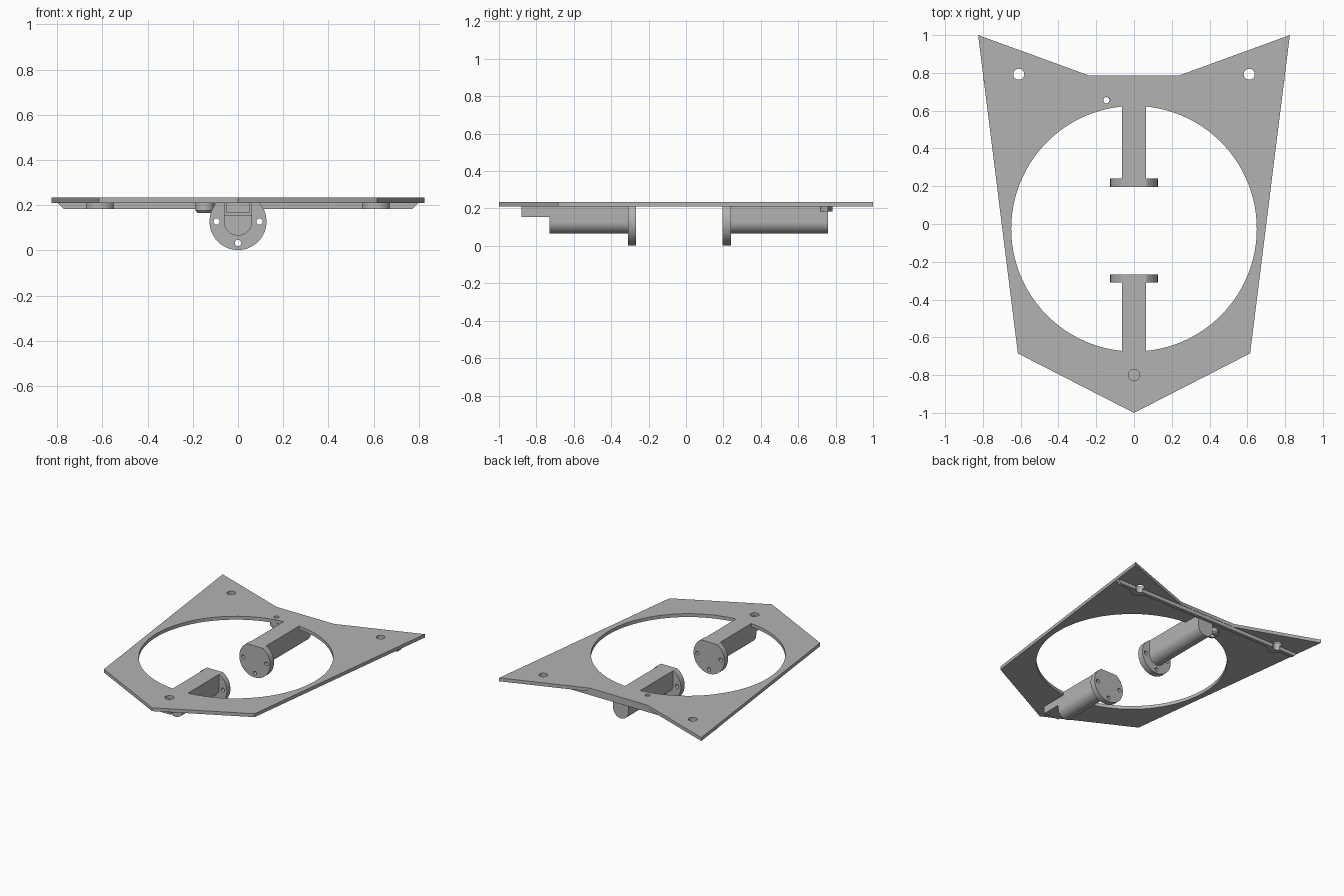
import bpy, bmesh
from math import radians, sin, cos, pi, asin
from mathutils import Matrix

cube = bpy.data.objects.get("Cube")
if cube:
    bpy.data.objects.remove(cube, do_unlink=True)

grey = bpy.data.materials.new("light_grey")
grey.use_nodes = True
colour = (0.45, 0.45, 0.45, 1)
grey.diffuse_color = colour
grey.node_tree.nodes["Principled BSDF"].inputs["Base Color"].default_value = colour

TOP, UNDER = 0.235, 0.21      # plate top and underside
ARM, AXIS = 0.0625, 0.128     # arm half width, height of the arm axis


def arc(cx, cy, r, start, end, n):
    return [(cx + r * cos(start + (end - start) * i / n),
             cy + r * sin(start + (end - start) * i / n)) for i in range(n + 1)]


def circle(cx, cy, r, n=32):
    return arc(cx, cy, r, 0, 2 * pi, n)[:-1]


def finish(name, mesh):
    mesh.materials.clear()
    mesh.materials.append(grey)
    mesh.shade_smooth()
    mesh.set_sharp_from_angle(angle=radians(30))
    obj = bpy.data.objects.new(name, mesh)
    bpy.context.collection.objects.link(obj)
    return obj


def extrude(name, loops, low, high, upright=False):
    """Fill the outline minus its holes; thicken along z, or along y if upright."""
    curve = bpy.data.curves.new(name, 'CURVE')
    curve.dimensions, curve.fill_mode = '2D', 'BOTH'
    curve.extrude = (high - low) / 2
    for loop in loops:
        spline = curve.splines.new('POLY')
        spline.points.add(len(loop) - 1)
        for point, (x, y) in zip(spline.points, loop):
            point.co = (x, y, 0, 1)
        spline.use_cyclic_u = True
    temp = bpy.data.objects.new(name + "_curve", curve)
    bpy.context.collection.objects.link(temp)
    graph = bpy.context.evaluated_depsgraph_get()
    mesh = bpy.data.meshes.new_from_object(temp.evaluated_get(graph))
    bpy.data.objects.remove(temp, do_unlink=True)
    middle = (low + high) / 2
    if upright:
        mesh.transform(Matrix.Translation((0, middle, 0)) @ Matrix.Rotation(pi / 2, 4, 'X'))
    else:
        mesh.transform(Matrix.Translation((0, 0, middle)))
    bm = bmesh.new()
    bm.from_mesh(mesh)
    bmesh.ops.remove_doubles(bm, verts=bm.verts, dist=1e-5)
    bmesh.ops.recalc_face_normals(bm, faces=bm.faces)
    bm.to_mesh(mesh)
    bm.free()
    return finish(name, mesh)


def box(name, x0, x1, y0, y1, z0, z1):
    return extrude(name, [[(x0, y0), (x1, y0), (x1, y1), (x0, y1)]], z0, z1)


# Main plate, with the round opening interrupted by the two arm tops
half = [(0.235, 0.785), (0.825, 1), (0.615, -0.685)]
outline = half + [(0, -1)] + [(-x, y) for x, y in reversed(half)]
R, CY = 0.65, -0.025
gap = asin(ARM / R)
opening = (arc(0, CY, R, pi / 2 - gap, gap - pi / 2, 48)
           + [(ARM, -0.31), (-ARM, -0.31)]
           + arc(0, CY, R, 1.5 * pi - gap, pi / 2 + gap, 48)
           + [(-ARM, 0.24), (ARM, 0.24)])
holes = [circle(-0.61, 0.793, 0.029), circle(0.61, 0.793, 0.029),
         circle(-0.145, 0.655, 0.017), circle(0, -0.8, 0.03)]
extrude("plate", [outline, opening] + holes, UNDER, TOP)

# Round-bottomed arms and their drilled flanges, clipped level with the plate top
arm_profile = [(-ARM, UNDER)] + arc(0, AXIS, ARM, pi, 2 * pi, 24) + [(ARM, UNDER)]
FR = 0.126
clip = asin((TOP - AXIS) / FR)
flange_profile = arc(0, AXIS, FR, pi - clip, 2 * pi + clip, 56)
bolt_holes = [circle(-0.095, AXIS, 0.014, 20), circle(0.095, AXIS, 0.014, 20),
              circle(0, 0.033, 0.014, 20)]
for side, arm_y, flange_y in (("front", (-0.73, -0.31), (-0.31, -0.268)),
                              ("back", (0.24, 0.76), (0.195, 0.24))):
    extrude(side + "_arm", [arm_profile], *arm_y, upright=True)
    extrude(side + "_flange", [flange_profile] + bolt_holes, *flange_y, upright=True)

# Nut pocket under the front hole, open toward the front
box("pocket_floor", -ARM, ARM, -0.88, -0.73, 0.155, 0.167)
for name, s in (("left", 1), ("right", -1)):
    box(name + "_pocket_wall", *sorted((s * 0.05, s * ARM)), -0.88, -0.73, 0.167, UNDER)

# Stiffening rail along the back edge, with bevelled ends
LOW, BACK, FRONT = 0.183, 0.783, 0.757
for name, s in (("left", 1), ("right", -1)):
    run = [(0, LOW), (s * 0.57, LOW), (s * 0.57, UNDER), (0, UNDER)]
    end = [(s * 0.65, LOW), (s * 0.77, LOW), (s * 0.797, UNDER), (s * 0.65, UNDER)]
    extrude(name + "_rail", [run], FRONT, BACK, upright=True)
    extrude(name + "_rail_end", [end], FRONT, BACK, upright=True)
    # Half-round screw boss, notched by the screw hole
    dip = asin(0.01 / 0.029)
    boss = (arc(s * 0.61, 0.783, 0.066, pi, 2 * pi, 24)
            + arc(s * 0.61, 0.793, 0.029, -dip, dip - pi, 16))
    extrude(name + "_screw_boss", [boss], LOW, UNDER)

# Small drilled boss beside the back arm, with a tapered foot
bm = bmesh.new()
rings = []
for r, z in ((0.017, UNDER), (0.042, UNDER), (0.042, 0.177), (0.032, 0.166), (0.017, 0.166)):
    rings.append([bm.verts.new((x, y, z)) for x, y in circle(-0.147, 0.655, r)])
for a, b in zip(rings, rings[1:] + rings[:1]):
    for i in range(len(a)):
        j = (i + 1) % len(a)
        bm.faces.new((a[i], a[j], b[j], b[i]))
bmesh.ops.recalc_face_normals(bm, faces=bm.faces)
small = bpy.data.meshes.new("small_boss")
bm.to_mesh(small)
bm.free()
finish("small_boss", small)
